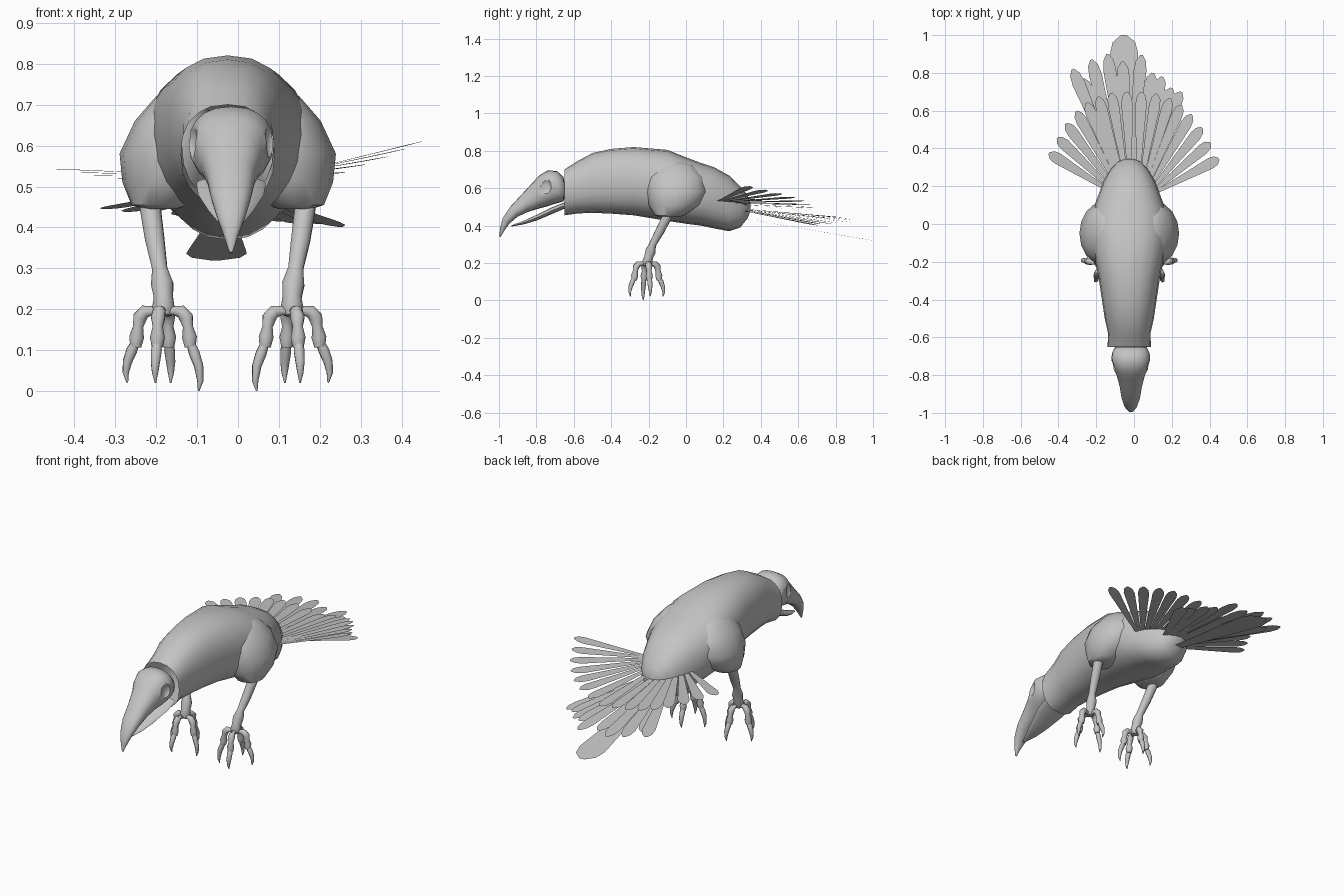
import bpy, bmesh, math
from mathutils import Vector

if "Cube" in bpy.data.objects:
    bpy.data.objects.remove(bpy.data.objects["Cube"])

grey = bpy.data.materials.new("plain_grey")
grey.diffuse_color = (0.55, 0.55, 0.55, 1)
grey.use_nodes = True
grey.node_tree.nodes["Principled BSDF"].inputs["Base Color"].default_value = grey.diffuse_color


def finish(name, bm, smooth=True):
    """Turn a bmesh into a named, coloured object."""
    if smooth:
        bmesh.ops.recalc_face_normals(bm, faces=bm.faces[:])
    me = bpy.data.meshes.new(name)
    bm.to_mesh(me)
    bm.free()
    ob = bpy.data.objects.new(name, me)
    bpy.context.collection.objects.link(ob)
    me.materials.append(grey)
    if smooth:
        bpy.ops.object.select_all(action='DESELECT')
        ob.select_set(True)
        bpy.context.view_layer.objects.active = ob
        bpy.ops.object.shade_smooth_by_angle(angle=math.radians(50))
    return ob


def skin(bm, rings, cap_start=True, cap_end=True):
    """Bridge equal rings of points with quads."""
    vs = [[bm.verts.new(p) for p in r] for r in rings]
    n = len(vs[0])
    for a, b in zip(vs, vs[1:]):
        for i in range(n):
            j = (i + 1) % n
            bm.faces.new((a[i], a[j], b[j], b[i]))
    if cap_start:
        bm.faces.new(vs[0])
    if cap_end:
        bm.faces.new(vs[-1])


def section_loft(name, cx, stations, n=20, power=2.0, cap_start=True):
    """Loft sections given by top point, bottom point (y, z) and half width."""
    rings = []
    for ty, tz, by, bz, w in stations:
        mid, half = Vector((cx, (ty + by) / 2, (tz + bz) / 2)), Vector((0, (ty - by) / 2, (tz - bz) / 2))
        ring = []
        for i in range(n):
            a = 2 * math.pi * i / n
            c, s = (math.copysign(abs(f) ** (2 / power), f) for f in (math.cos(a), math.sin(a)))
            ring.append(mid + half * s + Vector((c * w, 0, 0)))
        rings.append(ring)
    bm = bmesh.new()
    skin(bm, rings, cap_start)
    return finish(name, bm)


def tube(bm, pts, n=10):
    """Tube through (x, y, z, radius) points."""
    ps = [Vector(p[:3]) for p in pts]
    rings = []
    for i, p in enumerate(ps):
        d = ps[min(i + 1, len(ps) - 1)] - ps[max(i - 1, 0)]
        d.normalize()
        # a fixed side vector keeps the rings from twisting
        side = d.cross(Vector((0.31, 0.95, 0.05))).normalized()
        up = side.cross(d)
        rings.append([p + (side * math.cos(2 * math.pi * k / n) + up * math.sin(2 * math.pi * k / n)) * pts[i][3]
                      for k in range(n)])
    skin(bm, rings)


def feather(bm, base, tip, w, roll=0.0):
    """Flat blade that widens towards a pointed tip."""
    base, tip = Vector(base), Vector(tip)
    d = tip - base
    side = d.cross(Vector((roll, 0, 1))).normalized()
    right = [(0, .25), (.8, .95), (.87, 1), (.95, .8), (1, .2)]
    pts = [base + d * t + side * w * k for t, k in right]
    pts += [base + d * t - side * w * k for t, k in reversed(right)]
    bm.faces.new([bm.verts.new(p) for p in reversed(pts)]).normal_update()


# Body: open at the neck, rounded at the rump
CX = -0.025
body = [(-.65, .115, .70, .455), (-.58, .112, .745, .465), (-.5, .130, .788, .468),
        (-.4, .145, .81, .464), (-.28, .163, .82, .455), (-.1, .198, .805, .425),
        (.0, .203, .765, .41), (.08, .192, .735, .40), (.15, .165, .712, .385),
        (.23, .135, .668, .37), (.29, .10, .61, .39), (.33, .06, .56, .44), (.345, .02, .52, .48)]
section_loft("body", CX, [(y, t, y, b, w) for y, w, t, b in body], 20, 2.3, cap_start=False)

# Head with curved upper beak, and eye sockets cut in
HX = -0.017
head = section_loft("skull_and_upper_beak", HX, [
    (-.645, .61, -.645, .56, .05), (-.655, .66, -.655, .53, .085), (-.69, .692, -.68, .522, .10),
    (-.74, .695, -.715, .512, .103), (-.785, .668, -.75, .50, .092), (-.82, .63, -.78, .493, .075),
    (-.88, .565, -.84, .475, .059), (-.94, .50, -.90, .448, .049), (-.98, .44, -.945, .41, .034),
    (-.995, .385, -.972, .372, .017), (-.997, .34, -.992, .338, .004)], 20, 2.3)
for s in (-1, 1):
    bm = bmesh.new()
    bmesh.ops.create_uvsphere(bm, u_segments=16, v_segments=10, radius=1)
    for v in bm.verts:
        v.co = Vector((HX + s * .105 + v.co.x * .025, -.755 + v.co.y * .036, .61 + v.co.z * .046))
    cutter = finish("eye_socket_cutter", bm)
    cutter.hide_render = True
    cutter.hide_set(True)
    mod = head.modifiers.new("eye_socket", 'BOOLEAN')
    mod.operation, mod.object, mod.solver = 'DIFFERENCE', cutter, 'EXACT'

# Lower beak
section_loft("lower_beak", HX, [
    (-.65, .525, -.65, .49, .085), (-.72, .497, -.715, .462, .08), (-.8, .457, -.795, .428, .056),
    (-.87, .425, -.865, .407, .034), (-.932, .402, -.932, .395, .006)], 14)

# Thighs, legs and feet on both sides
for s, label in ((-1, "left"), (1, "right")):
    bm = bmesh.new()
    rings = []
    for z, x, y, rx, ry in [(.745, .11, -.06, .02, .04), (.72, .12, -.06, .055, .10), (.66, .13, -.055, .097, .152),
                            (.58, .14, -.05, .124, .165), (.51, .145, -.06, .112, .14), (.455, .165, -.09, .07, .08),
                            (.445, .165, -.09, .04, .05)]:
        rings.append([(CX + s * (x + rx * math.cos(a)), y + ry * math.sin(a), z)
                      for a in (2 * math.pi * k / 16 for k in range(16))])
    skin(bm, rings)
    finish(label + "_thigh", bm)

    bm = bmesh.new()
    tube(bm, [(CX + s * x, y, z, r) for x, y, z, r in [
        (.192, -.08, .5, .026), (.188, -.105, .44, .026), (.178, -.14, .37, .024), (.166, -.178, .30, .019),
        (.160, -.19, .262, .028), (.157, -.20, .23, .024), (.157, -.207, .205, .028), (.157, -.21, .185, .02)]], 12)
    finish(label + "_leg", bm)

    for k in range(4):
        a = math.radians(90 * k + 12)
        low = -.02 if k == 2 else 0
        def place(path):
            return [(CX + s * (.158 + d * math.cos(a)), -.21 + d * math.sin(a), z, r) for d, z, r in path]
        bm = bmesh.new()
        tube(bm, place([(.0, .195, .013), (.025, .197, .011), (.045, .195, .016), (.058, .18, .018),
                        (.062, .158, .013), (.066, .132, .019), (.068, .108, .014)]))
        finish(label + "_toe", bm)
        bm = bmesh.new()
        tube(bm, place([(.066, .125, .010), (.078, .10 + low / 3, .014), (.089, .072 + low / 2, .012),
                        (.093, .045 + low, .008), (.089, .021 + low, .002)]), 8)
        finish(label + "_claw", bm)

# Folded wing feathers: fans over the tail, the right one raised higher
fan = [(.04, .70), (.12, .69), (.19, .665), (.25, .63), (.305, .58), (.36, .51), (.405, .43), (.45, .345)]
for s, label, inner, rise in ((1, "right", .475, .135), (-1, "left", .485, .058)):
    bm = bmesh.new()
    for i, (x, y) in enumerate(fan):
        u = i / (len(fan) - 1)
        y += .03 * (s < 0) * u
        feather(bm, (s * (.02 + .10 * u), .20 - .03 * u, .515 + .002 * i),
                (s * x, y, inner + rise * u), .03, -.3 * u * s * (s > 0))
    finish(label + "_wing_feathers", bm, smooth=False)

# Tail fan beneath the wings, with one broad drooping centre feather
bm = bmesh.new()
for i, (x, y) in enumerate([(-.325, .82), (-.27, .77), (-.225, .87), (-.14, .90), (-.06, .86),
                            (.04, .895), (.10, .80), (.15, .78), (.20, .72), (.25, .70)]):
    feather(bm, (-.03 + x * .15, .24, .495 - .002 * (i % 2)), (x, y, .422 - .07 * x - .003 * (i % 2)), .034)
finish("tail_feathers", bm, smooth=False)
bm = bmesh.new()
feather(bm, (-.035, .27, .445), (-.055, 1.0, .32), .074)
finish("centre_tail_feather", bm, smooth=False)
